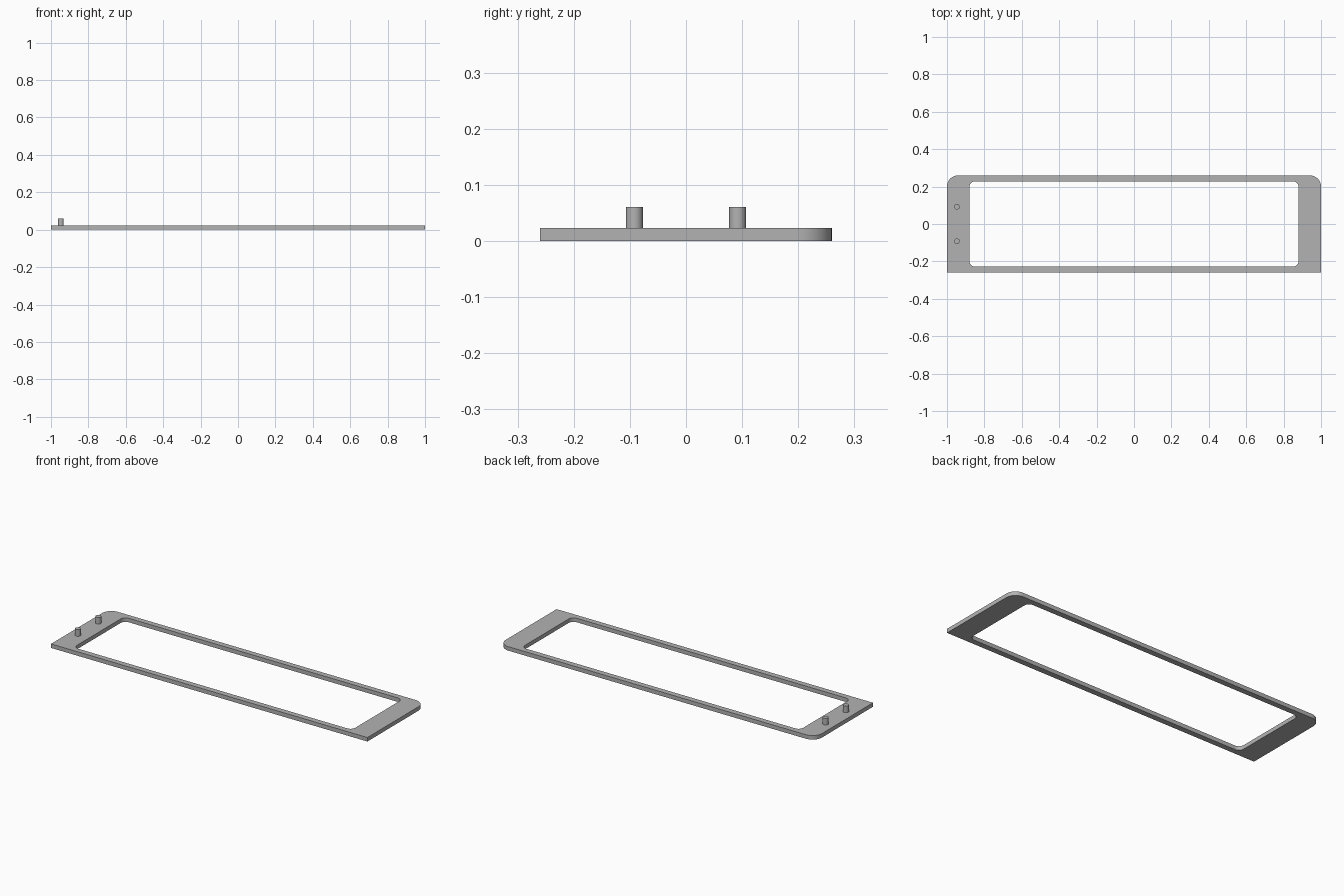
import bpy
import bmesh
from math import cos, sin, pi, radians

cube = bpy.data.objects.get("Cube")
if cube:
    bpy.data.objects.remove(cube, do_unlink=True)

THICK = 0.023
PIN_TOP = 0.061

grey = bpy.data.materials.new("plain_grey")
grey.use_nodes = True
colour = (0.45, 0.45, 0.45, 1)
grey.diffuse_color = colour
grey.node_tree.nodes["Principled BSDF"].inputs["Base Color"].default_value = colour


def rounded_outline(hx, hy, back_radius, front_radius, steps=10):
    """Rectangle outline, counter-clockwise from the back left corner."""
    points = []
    corners = [(1, 1, back_radius), (-1, 1, back_radius),
               (-1, -1, front_radius), (1, -1, front_radius)]
    for quarter, (sx, sy, r) in enumerate(corners):
        if r == 0:
            points.append((sx * hx, sy * hy))
            continue
        for i in range(steps + 1):
            a = (quarter + i / steps) * pi / 2
            points.append((sx * (hx - r) + r * cos(a), sy * (hy - r) + r * sin(a)))
    return points


def finish(bm, name):
    bmesh.ops.recalc_face_normals(bm, faces=bm.faces)
    mesh = bpy.data.meshes.new(name)
    bm.to_mesh(mesh)
    bm.free()
    mesh.materials.append(grey)
    obj = bpy.data.objects.new(name, mesh)
    bpy.context.collection.objects.link(obj)
    bpy.ops.object.select_all(action="DESELECT")
    obj.select_set(True)
    bpy.context.view_layer.objects.active = obj
    bpy.ops.object.shade_smooth_by_angle(angle=radians(30))
    return obj


# Flat frame: square front corners, rounded back corners, rounded window
bm = bmesh.new()
edges = []
for outline in (rounded_outline(1, 0.26, 0.06, 0),
                rounded_outline(0.88, 0.228, 0.03, 0.03)):
    verts = [bm.verts.new((x, y, 0)) for x, y in outline]
    edges += [bm.edges.new((v, verts[i - 1])) for i, v in enumerate(verts)]
bmesh.ops.triangle_fill(bm, edges=edges, use_beauty=True)
top = bmesh.ops.extrude_face_region(bm, geom=bm.faces[:])["geom"]
bmesh.ops.translate(bm, vec=(0, 0, THICK),
                    verts=[g for g in top if isinstance(g, bmesh.types.BMVert)])
finish(bm, "frame")

# Two locating pins on the right end
for name, y in (("front_pin", -0.092), ("back_pin", 0.092)):
    bm = bmesh.new()
    bmesh.ops.create_cone(bm, cap_ends=True, segments=32, radius1=0.015,
                          radius2=0.015, depth=PIN_TOP - THICK)
    pin = finish(bm, name)
    pin.location = (-0.947, y, (PIN_TOP + THICK) / 2)
